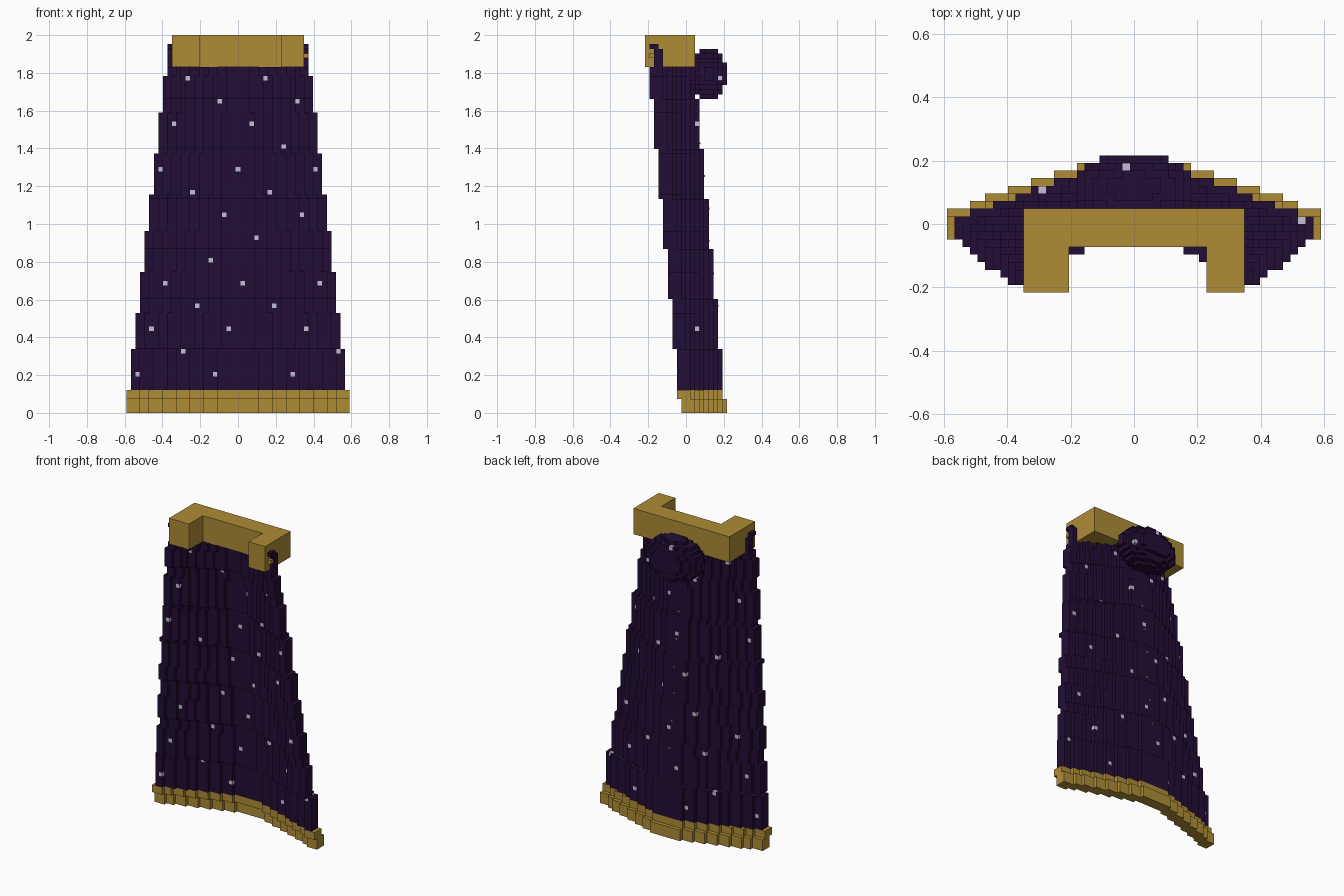
import bpy
import bmesh
from mathutils import Vector

cube = bpy.data.objects.get("Cube")
if cube:
    bpy.data.objects.remove(cube, do_unlink=True)

V = 2 / 83          # edge of one block
J0 = 9              # block row lying on y = 0


def material(name, rgb):
    m = bpy.data.materials.new(name)
    m.use_nodes = True
    m.diffuse_color = (*rgb, 1)
    m.node_tree.nodes["Principled BSDF"].inputs["Base Color"].default_value = (*rgb, 1)
    return m


purple = material("dark purple cloth", (0.017, 0.004, 0.035))
gold = material("old gold", (0.43, 0.265, 0.037))
silver = material("pale silver", (0.56, 0.53, 0.66))


def finish(name, bm, mat):
    mesh = bpy.data.meshes.new(name)
    bm.to_mesh(mesh)
    bm.free()
    mesh.materials.append(mat)
    obj = bpy.data.objects.new(name, mesh)
    bpy.context.collection.objects.link(obj)


def box(bm, lo, hi):
    lo, hi = Vector(lo), Vector(hi)
    verts = bmesh.ops.create_cube(bm, size=1)["verts"]
    for v in verts:
        v.co = [(a + b) / 2 + c * (b - a) for a, b, c in zip(lo, hi, v.co)]


def back_row(k):
    """Rearmost block row at the middle of the cape; it leans forward going up."""
    return 17 - (k + 8) // 11


def half_width(k):
    return 24 - int((k + 4) / 8.66)


# Star pattern: slanted rows, with a few gaps
GAPS = {(-7, 58), (-13, 38), (11, 33), (5, 13)}


def is_star(i, k):
    n, rest = divmod(73 - k, 5)
    return rest == 0 and (i + 11 - 7 * n) % 17 == 0 and (i, k) not in GAPS


blocks = {}

# Cape sheet: curved cross-section, three blocks thick, gold along the hem
for k in range(81):
    h = half_width(k)
    for i in range(-h, h + 1):
        if k >= 76 and abs(i) < h:
            continue
        bow = min(7, int(8 * (abs(i) / (h + 0.5)) ** 1.2))
        rear = back_row(k) - bow
        for j in range(rear - (1 if k >= 76 else 2), rear + 1):
            if k < 5:
                part = "hem_trim"
            else:
                part = "stars" if is_star(i, k) else "cape_sheet"
            blocks[i, j, k] = part

# Rolled hood at the back of the neck
hood = set()
for i in range(-9, 10):
    for j in range(8, 18):
        for k in range(66, 83):
            x, y, z = i * V, (j + 0.5 - J0) * V, (k + 0.5) * V
            if (x / 0.2) ** 2 + ((y - 0.115) / 0.105) ** 2 + ((z - 1.795) / 0.135) ** 2 < 1:
                hood.add((i, j, k))
for i, j, k in hood:
    outer = (i, j + 1, k) not in hood
    blocks.setdefault((i, j, k), "stars" if outer and is_star(i, k) else "rolled_hood")

# Small clasp beside the collar
blocks[15, 1, 78] = "clasp"


# Outer faces of every part
SIDES = [(axis, sign) for axis in range(3) for sign in (-1, 1)]


def build_part(name, mat):
    bm = bmesh.new()
    corners = {}

    def vert(p):
        if p not in corners:
            corners[p] = bm.verts.new(((p[0] - 0.5) * V, (p[1] - J0) * V, p[2] * V))
        return corners[p]

    for cell, part in blocks.items():
        if part != name:
            continue
        for axis, sign in SIDES:
            near = list(cell)
            near[axis] += sign
            if tuple(near) in blocks:
                continue
            quad = []
            for a, b in ((0, 0), (1, 0), (1, 1), (0, 1)):
                p = list(cell)
                p[axis] += sign > 0
                p[(axis + 1) % 3] += a
                p[(axis + 2) % 3] += b
                quad.append(vert(tuple(p)))
            bm.faces.new(quad if sign > 0 else quad[::-1])
    finish(name, bm, mat)


build_part("cape_sheet", purple)
build_part("rolled_hood", purple)
build_part("hem_trim", gold)
build_part("clasp", gold)
build_part("stars", silver)

# Collar: U-shaped outline extruded upward
outline = [(-14.5, 0), (-8.5, 0), (-8.5, 6), (9.5, 6),
           (9.5, 0), (14.5, 0), (14.5, 11), (-14.5, 11)]
bm = bmesh.new()
base = bm.faces.new([bm.verts.new((x * V, (y - J0) * V, 76 * V)) for x, y in outline])
top = bmesh.ops.extrude_face_region(bm, geom=[base])["geom"]
bmesh.ops.translate(bm, vec=(0, 0, 7 * V),
                    verts=[g for g in top if isinstance(g, bmesh.types.BMVert)])
bmesh.ops.recalc_face_normals(bm, faces=bm.faces)
finish("collar", bm, gold)

# Tiny studs down the middle of the back
bm = bmesh.new()
for n in range(6):
    z = 0.56 + 0.1725 * n
    y = (back_row(int(z / V)) + 1 - J0) * V
    box(bm, (-0.005, y - 0.005, z), (0.005, y + 0.004, z + 0.01))
finish("back_studs", bm, gold)
